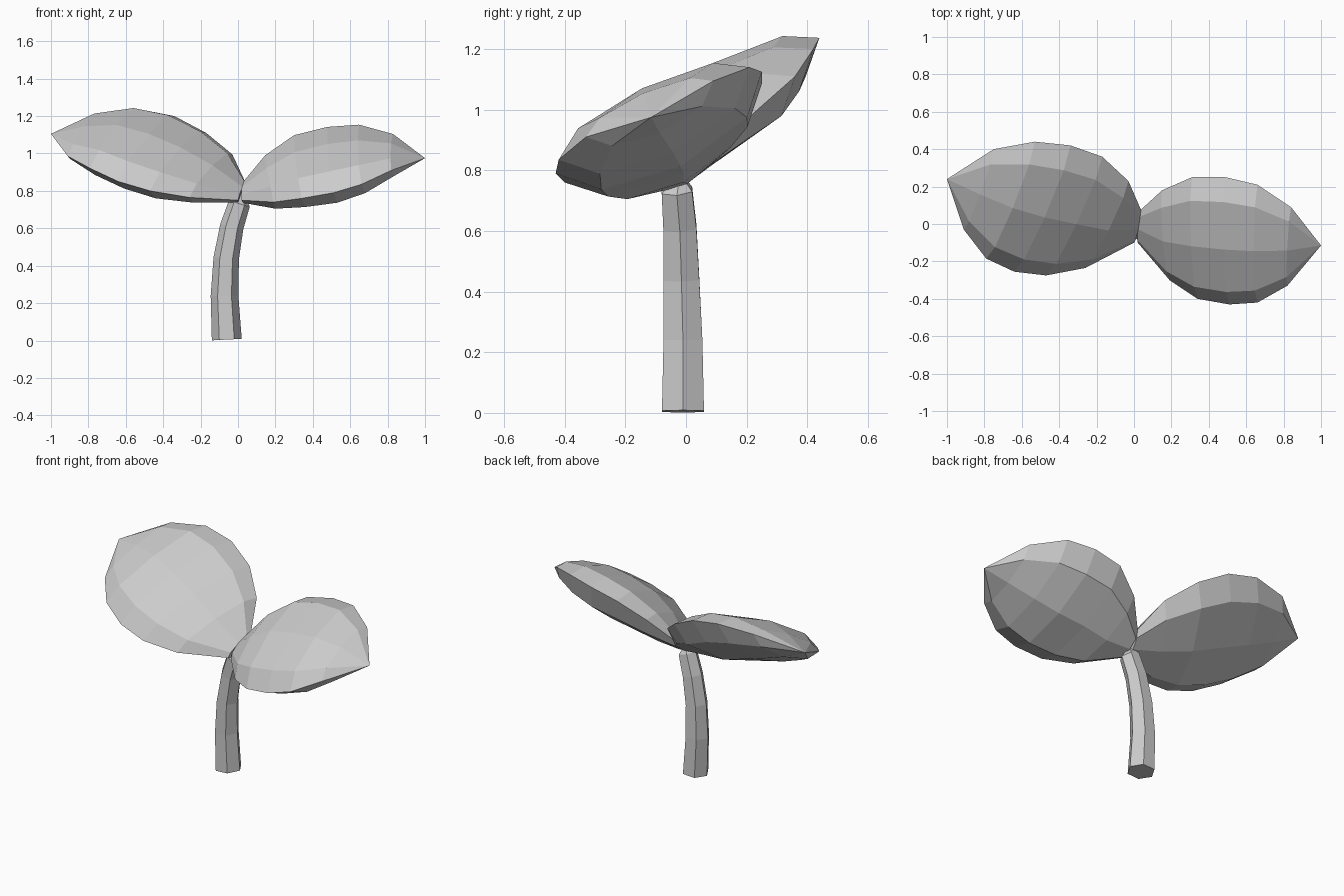
import bpy, bmesh, math
from mathutils import Vector

cube = bpy.data.objects.get("Cube")
if cube:
    bpy.data.objects.remove(cube)

grey = bpy.data.materials.new("plain_grey")
grey.use_nodes = True
colour = (0.6, 0.6, 0.6, 1)
grey.diffuse_color = colour
grey.node_tree.nodes["Principled BSDF"].inputs["Base Color"].default_value = colour


def ring(centre, side, up, down, count):
    """Points of an oval with its own half-axis above and below."""
    points = []
    for i in range(count):
        a = 2 * math.pi * i / count
        height = up if math.sin(a) > 0 else down
        points.append(centre + side * math.cos(a) + height * math.sin(a))
    return points


def loft(name, rings, tip):
    """Skin a row of rings that ends in a point."""
    bm = bmesh.new()
    loops = [[bm.verts.new(p) for p in r] for r in rings]
    count = len(loops[0])
    for a, b in zip(loops, loops[1:]):
        for i in range(count):
            j = (i + 1) % count
            bm.faces.new((a[i], a[j], b[j], b[i]))
    bm.faces.new(loops[0])
    point = bm.verts.new(tip)
    for i in range(count):
        bm.faces.new((loops[-1][i], loops[-1][(i + 1) % count], point))
    bmesh.ops.recalc_face_normals(bm, faces=bm.faces)
    mesh = bpy.data.meshes.new(name)
    bm.to_mesh(mesh)
    bm.free()
    mesh.materials.append(grey)
    obj = bpy.data.objects.new(name, mesh)
    bpy.context.collection.objects.link(obj)


def leaf(name, stations, tip):
    """Each station: back edge, front edge, half thickness."""
    tip = Vector(tip)
    axis = tip - (Vector(stations[0][0]) + Vector(stations[0][1])) / 2
    rings = []
    for back, front, thick in stations:
        back, front = Vector(back), Vector(front)
        side = (back - front) / 2
        up = axis.cross(side).normalized() * thick
        if up.z < 0:
            up = -up
        # Flatter on top, fuller underneath
        rings.append(ring((back + front) / 2, side, up * .82, up * 1.27, 8))
    loft(name, rings, tip)


# Leaves
leaf("left_leaf", [
    ((.03, .07, .84), (.02, -.10, .75), .035),
    ((.15, .18, .98), (.19, -.30, .74), .09),
    ((.31, .25, 1.085), (.34, -.40, .76), .12),
    ((.49, .25, 1.125), (.51, -.43, .79), .13),
    ((.66, .21, 1.14), (.66, -.42, .835), .115),
    ((.84, .09, 1.095), (.82, -.33, .91), .07),
], (1, -.115, .975))
leaf("right_leaf", [
    ((.04, .07, .845), (0, -.10, .75), .035),
    ((-.03, .23, .995), (-.26, -.235, .765), .08),
    ((-.17, .36, 1.11), (-.47, -.275, .80), .11),
    ((-.34, .42, 1.20), (-.64, -.255, .85), .115),
    ((-.53, .44, 1.237), (-.79, -.185, .92), .105),
    ((-.75, .40, 1.215), (-.91, -.03, .985), .065),
], (-1, .24, 1.105))

# Bent six-sided stem: centre and radius up the path
path = [(-.06, -.01, .005, .08), (-.072, -.01, .24, .074),
        (-.063, -.015, .44, .068), (-.033, -.02, .61, .063),
        (.008, -.03, .735, .058)]
centres = [Vector(p[:3]) for p in path]
stem = []
for i, c in enumerate(centres):
    along = (centres[min(i + 1, len(path) - 1)] - centres[max(i - 1, 0)]).normalized()
    side = Vector((along.z, 0, -along.x)).normalized() * path[i][3]
    depth = along.cross(side)
    stem.append(ring(c, side, depth, depth, 6))
loft("stem", stem, (.018, -.02, .79))
